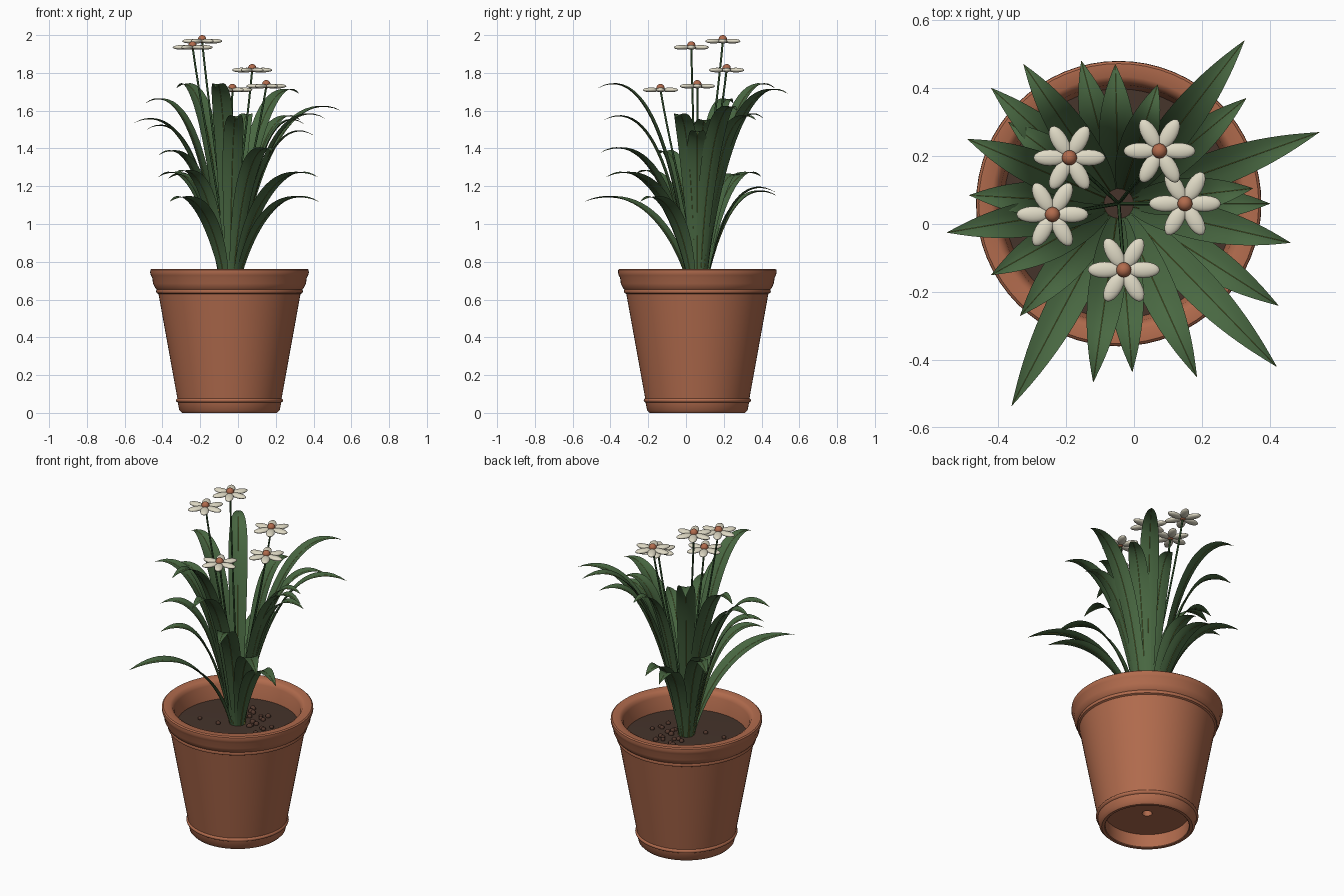
import bpy, bmesh, math, random
from mathutils import Vector, Matrix

cube = bpy.data.objects.get("Cube")
if cube:
    bpy.data.objects.remove(cube, do_unlink=True)
random.seed(4)
CENTRE = Vector((-0.045, 0.06, 0))
SOIL = 0.65


def material(name, rgb):
    m = bpy.data.materials.new(name)
    m.use_nodes = True
    m.diffuse_color = (*rgb, 1)
    m.node_tree.nodes["Principled BSDF"].inputs["Base Color"].default_value = (*rgb, 1)
    return m


terracotta = material("terracotta", (0.44, 0.147, 0.074))
leaf_green = material("leaf green", (0.066, 0.138, 0.054))
rib_yellow = material("rib yellow green", (0.27, 0.27, 0.045))
stem_green = material("stem green", (0.035, 0.09, 0.03))
petal_cream = material("petal cream", (0.74, 0.70, 0.56))
soil_brown = material("soil brown", (0.06, 0.034, 0.024))
pebble_brown = material("pebble brown", (0.085, 0.04, 0.027))


def finish(bm, name, mats, angle=40):
    bmesh.ops.recalc_face_normals(bm, faces=bm.faces)
    mesh = bpy.data.meshes.new(name)
    bm.to_mesh(mesh)
    bm.free()
    for mat in mats:
        mesh.materials.append(mat)
    ob = bpy.data.objects.new(name, mesh)
    bpy.context.collection.objects.link(ob)
    bpy.ops.object.select_all(action='DESELECT')
    ob.select_set(True)
    bpy.context.view_layer.objects.active = ob
    bpy.ops.object.shade_smooth_by_angle(angle=math.radians(angle))


def lathe(name, profile, mat, steps=64):
    bm = bmesh.new()
    verts = [bm.verts.new(CENTRE + Vector((r, 0, z))) for r, z in profile]
    edges = [bm.edges.new(pair) for pair in zip(verts, verts[1:])]
    bmesh.ops.spin(bm, geom=verts + edges, cent=CENTRE, axis=(0, 0, 1),
                   angle=math.tau, steps=steps, use_duplicate=False)
    bmesh.ops.remove_doubles(bm, verts=bm.verts, dist=0.0002)
    finish(bm, name, [mat])


def bezier(p0, p1, p2, p3, t):
    s = 1 - t
    return p0 * s**3 + p1 * 3 * s * s * t + p2 * 3 * s * t * t + p3 * t**3


# Pot: drain hole, recessed foot, outer wall, rim and inner wall
lathe("pot", [(0, 0.12), (0.026, 0.12), (0.028, 0.085), (0.235, 0.085), (0.232, 0.004), (0.236, 0),
              (0.252, 0), (0.266, 0.014), (0.274, 0.055), (0.282, 0.06), (0.284, 0.066),
              (0.282, 0.072), (0.276, 0.077), (0.376, 0.63), (0.386, 0.635), (0.389, 0.645),
              (0.386, 0.653), (0.393, 0.66), (0.405, 0.685), (0.409, 0.715), (0.416, 0.728),
              (0.42, 0.742), (0.419, 0.757), (0.412, 0.763), (0.374, 0.763), (0.36, 0.755),
              (0.35, 0.735), (0.332, 0.61)], terracotta)

# Soil with scattered pebbles
lathe("soil", [(0, SOIL + 0.006), (0.2, SOIL + 0.004), (0.34, SOIL)], soil_brown)
bm = bmesh.new()
for i in range(24):
    a = math.radians(random.uniform(-25, 110) if i < 20 else random.uniform(0, 360))
    r = random.uniform(0.07, 0.23)
    place = Matrix.Translation(CENTRE + Vector((r * math.cos(a), r * math.sin(a), SOIL + 0.009)))
    bmesh.ops.create_icosphere(bm, subdivisions=2, radius=random.uniform(0.012, 0.016), matrix=place)
finish(bm, "pebbles", [pebble_brown])


# Arching leaves with a fine sunken midrib, each given by its tip
def leaf(name, tip):
    tip = Vector(tip)
    flat = Vector((tip.x, tip.y, 0)) - CENTRE
    reach = flat.length
    out = flat.normalized()
    side = Vector((-out.y, out.x, 0))
    height = tip.z - SOIL
    base = CENTRE + out * 0.042
    p0 = base + Vector((0, 0, SOIL - 0.01))
    p1 = base + out * 0.06 + Vector((0, 0, SOIL + 0.55 * height))
    p2 = CENTRE + out * reach * 0.48 + Vector((0, 0, tip.z + 0.08 + 0.06 * height))
    bm = bmesh.new()
    blades, ribs, count = [], [], 24
    for i in range(count + 1):
        t = i / count
        p = bezier(p0, p1, p2, tip, t)
        q = bezier(p0, p1, p2, tip, t + 0.01)
        normal = (q - p).normalized().cross(side).normalized()
        if normal.z < 0:
            normal = -normal
        grow = 0.33 + 0.67 * math.sin(min(t / 0.6, 1) * math.pi / 2)
        taper = 1 if t < 0.6 else max(0.01, 1 - ((t - 0.6) / 0.4) ** 2.2)
        w = 0.053 * grow * taper
        blades.append([bm.verts.new(p + side * w * u + normal * w * 0.2 * u * u)
                       for u in (-1, -0.5, 0, 0.5, 1)])
        r = 0.0016 * (1 - 0.6 * t)
        ribs.append([bm.verts.new(p + v * r) for v in (side, normal, -side, -normal, side)])
    for index, rows in enumerate((blades, ribs)):
        for a, b in zip(rows, rows[1:]):
            for j in range(4):
                bm.faces.new((a[j], a[j + 1], b[j + 1], b[j])).material_index = index
    finish(bm, name, [leaf_green, rib_yellow], 60)


tips = [(0.325, 0.54, 1.69), (0.33, 0.37, 1.55), (0.545, 0.27, 1.6), (0.35, 0.105, 1.53),
        (0.4, 0.06, 1.47), (0.46, -0.055, 1.56), (0.425, -0.24, 1.12), (0.42, -0.42, 1.25),
        (0.185, -0.45, 1.38), (-0.005, -0.435, 1.55), (-0.12, -0.465, 1.72),
        (-0.36, -0.535, 1.12), (-0.335, -0.27, 1.26), (-0.42, -0.15, 1.365),
        (-0.55, -0.025, 1.535), (-0.485, 0.085, 1.5), (-0.49, 0.25, 1.64),
        (-0.42, 0.4, 1.25), (-0.37, 0.3, 1.24), (-0.325, 0.47, 1.72),
        (-0.155, 0.48, 1.15), (-0.055, 0.47, 1.17), (0.07, 0.41, 1.56)]
for n, tip in enumerate(tips, 1):
    leaf(f"leaf_{n}", tip)


# Flowers: curved stem, six petals and a round centre
def flower(n, head):
    head = Vector(head)
    foot = CENTRE + Vector((0, 0, SOIL - 0.01))
    up = Vector((0, 0, 1))
    lean = Vector((head.x - foot.x, head.y - foot.y, 0))
    rise = up * (head.z - foot.z) / 3
    curve = bpy.data.curves.new(f"stem_{n}", 'CURVE')
    curve.dimensions = '3D'
    curve.bevel_depth = 0.0053
    curve.bevel_resolution = 2
    curve.resolution_u = 12
    spline = curve.splines.new('BEZIER')
    spline.bezier_points.add(1)
    for point, co, step in zip(spline.bezier_points, (foot, head),
                               (rise + lean * 0.15, rise + lean * 0.3)):
        point.co, point.handle_left, point.handle_right = co, co - step, co + step
    curve.materials.append(stem_green)
    bpy.context.collection.objects.link(bpy.data.objects.new(f"stem_{n}", curve))

    bm = bmesh.new()
    for k in range(6):
        place = (Matrix.Translation(head) @ Matrix.Rotation(k * math.tau / 6, 4, 'Z')
                 @ Matrix.Translation((0.057, 0, 0)) @ Matrix.Diagonal((0.049, 0.024, 0.0125, 1)))
        bmesh.ops.create_uvsphere(bm, u_segments=16, v_segments=10, radius=1, matrix=place)
    finish(bm, f"petals_{n}", [petal_cream], 80)
    bm = bmesh.new()
    bmesh.ops.create_uvsphere(bm, u_segments=20, v_segments=12, radius=0.022,
                              matrix=Matrix.Translation(head + up * 0.01))
    finish(bm, f"flower_centre_{n}", [terracotta])


for n, head in enumerate([(-0.19, 0.195, 1.968), (0.075, 0.215, 1.815), (0.15, 0.06, 1.73),
                          (-0.03, -0.135, 1.71), (-0.24, 0.028, 1.935)], 1):
    flower(n, head)
